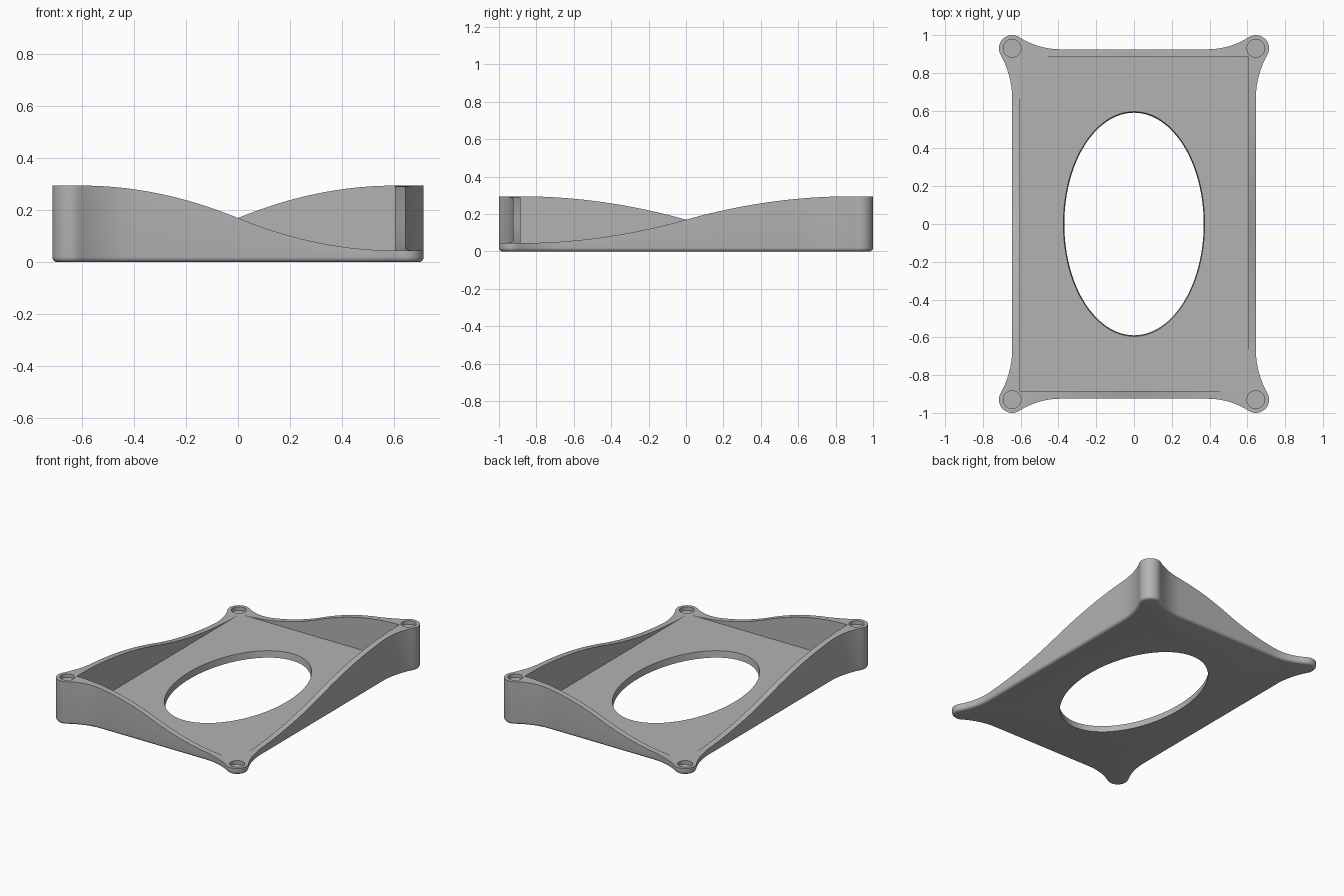
import bpy, bmesh, math
from mathutils import Vector

cube = bpy.data.objects.get("Cube")
if cube:
    bpy.data.objects.remove(cube)

HALF_X, HALF_Y = 0.645, 0.925      # outer wall faces
IN_X, IN_Y = 0.605, 0.885          # inner wall faces
FLOOR, MID, SWING = 0.045, 0.17, 0.125
FILLET, EAR_R = 0.02, 0.07
EAR = Vector((0.645, 0.93))

grey = bpy.data.materials.new("grey plastic")
grey.use_nodes = True
grey.diffuse_color = (0.45, 0.45, 0.45, 1)
grey.node_tree.nodes["Principled BSDF"].inputs["Base Color"].default_value = grey.diffuse_color


def arc(centre, radius, a0, a1, n):
    return [centre + radius * Vector((math.cos(a0 + (a1 - a0) * i / n),
                                      math.sin(a0 + (a1 - a0) * i / n))) for i in range(n + 1)]


def quarter_outline():
    """Counter-clockwise from the +x side to the +y side, with a flared ear."""
    # flare circles tangent to the straight wall and to the ear
    start_y, start_x = 0.66, 0.39
    d = EAR.y - start_y
    r1 = (d * d - EAR_R ** 2) / (2 * EAR_R)
    c1 = Vector((HALF_X + r1, start_y))
    e, k = EAR.x - start_x, EAR.y - HALF_Y
    r2 = (e * e + k * k - EAR_R ** 2) / (2 * (EAR_R + k))
    c2 = Vector((start_x, HALF_Y + r2))
    a1 = math.atan2(c1.y - EAR.y, c1.x - EAR.x)
    a2 = math.atan2(c2.y - EAR.y, c2.x - EAR.x)
    pts = [Vector((HALF_X, start_y * i / 16)) for i in range(16)]
    pts += arc(c1, r1, math.pi, math.pi + a1, 12)
    pts += arc(EAR, EAR_R, a1, a2, 20)[1:]
    pts += arc(c2, r2, a2 - math.pi, -math.pi / 2, 12)[1:]
    pts += [Vector((start_x * (1 - i / 10), HALF_Y)) for i in range(1, 11)]
    return pts


def full_outline():
    q = quarter_outline()
    half = q + [Vector((-p.x, p.y)) for p in reversed(q[:-1])]
    return half + [Vector((p.x, -p.y)) for p in reversed(half[1:-1])]


def clamp(v, m):
    return max(-m, min(m, v))


def ease(t):
    return math.copysign(1 - (1 - abs(t)) ** 2, t)


def rim_height(p):
    """Two opposite corners rise, the other two dip to the floor."""
    return MID + SWING * ease(p.x / IN_X) * ease(p.y / IN_Y)


def make_object(name, bm):
    bmesh.ops.recalc_face_normals(bm, faces=bm.faces)
    mesh = bpy.data.meshes.new(name)
    bm.to_mesh(mesh)
    bm.free()
    mesh.materials.append(grey)
    ob = bpy.data.objects.new(name, mesh)
    bpy.context.collection.objects.link(ob)
    return ob


# Tray: rounded bottom edge, outer wall, rim, inner wall and floor as rings
outer = full_outline()
count = len(outer)
inner = [Vector((clamp(p.x, IN_X), clamp(p.y, IN_Y))) for p in outer]
normals = []
for i in range(count):
    t = (outer[(i + 1) % count] - outer[i - 1]).normalized()
    normals.append(Vector((t.y, -t.x)))

bm = bmesh.new()
rings = []
for s in range(6):
    a = math.pi / 2 * s / 5
    inset, z = FILLET * (1 - math.sin(a)), FILLET * (1 - math.cos(a))
    rings.append([bm.verts.new((*(p - n * inset), z)) for p, n in zip(outer, normals)])
rings.append([bm.verts.new((*p, rim_height(c))) for p, c in zip(outer, inner)])
rings.append([bm.verts.new((*c, rim_height(c))) for c in inner])
rings.append([bm.verts.new((*c, FLOOR)) for c in inner])
for lo, hi in zip(rings, rings[1:]):
    for i in range(count):
        j = (i + 1) % count
        bm.faces.new((lo[i], lo[j], hi[j], hi[i]))
bm.faces.new(rings[0][::-1])
bm.faces.new(rings[-1])
bmesh.ops.remove_doubles(bm, verts=bm.verts, dist=0.00005)
tray = make_object("tray", bm)


def cut(name, centre, bottom, top, z0, z1, sides):
    """Subtract an elliptical plug with given bottom and top radii."""
    b = bmesh.new()
    loops = []
    for (rx, ry), z in ((bottom, z0), (top, z1)):
        loops.append([b.verts.new((centre[0] + rx * math.cos(math.tau * i / sides),
                                   centre[1] + ry * math.sin(math.tau * i / sides), z))
                      for i in range(sides)])
    for i in range(sides):
        j = (i + 1) % sides
        b.faces.new((loops[0][i], loops[0][j], loops[1][j], loops[1][i]))
    b.faces.new(loops[0][::-1])
    b.faces.new(loops[1])
    cutter = make_object(name, b)
    cutter.hide_render = True
    mod = tray.modifiers.new(name, 'BOOLEAN')
    mod.operation, mod.solver, mod.object = 'DIFFERENCE', 'EXACT', cutter
    bpy.context.view_layer.objects.active = tray
    bpy.ops.object.modifier_apply(modifier=name)
    bpy.data.objects.remove(cutter)


# Oval opening and the blind corner sockets
cut("oval_cutter", (0, 0), (0.368, 0.588), (0.375, 0.596), -0.01, FLOOR + 0.01, 96)
for sx in (-1, 1):
    for sy in (-1, 1):
        top = MID + SWING * sx * sy
        cut("socket_cutter", (sx * EAR.x, sy * EAR.y), (0.047, 0.047), (0.047, 0.047),
            top - 0.025, top + 0.05, 40)

bpy.ops.object.select_all(action='DESELECT')
tray.select_set(True)
bpy.context.view_layer.objects.active = tray
bpy.ops.object.shade_smooth_by_angle(angle=math.radians(30))
